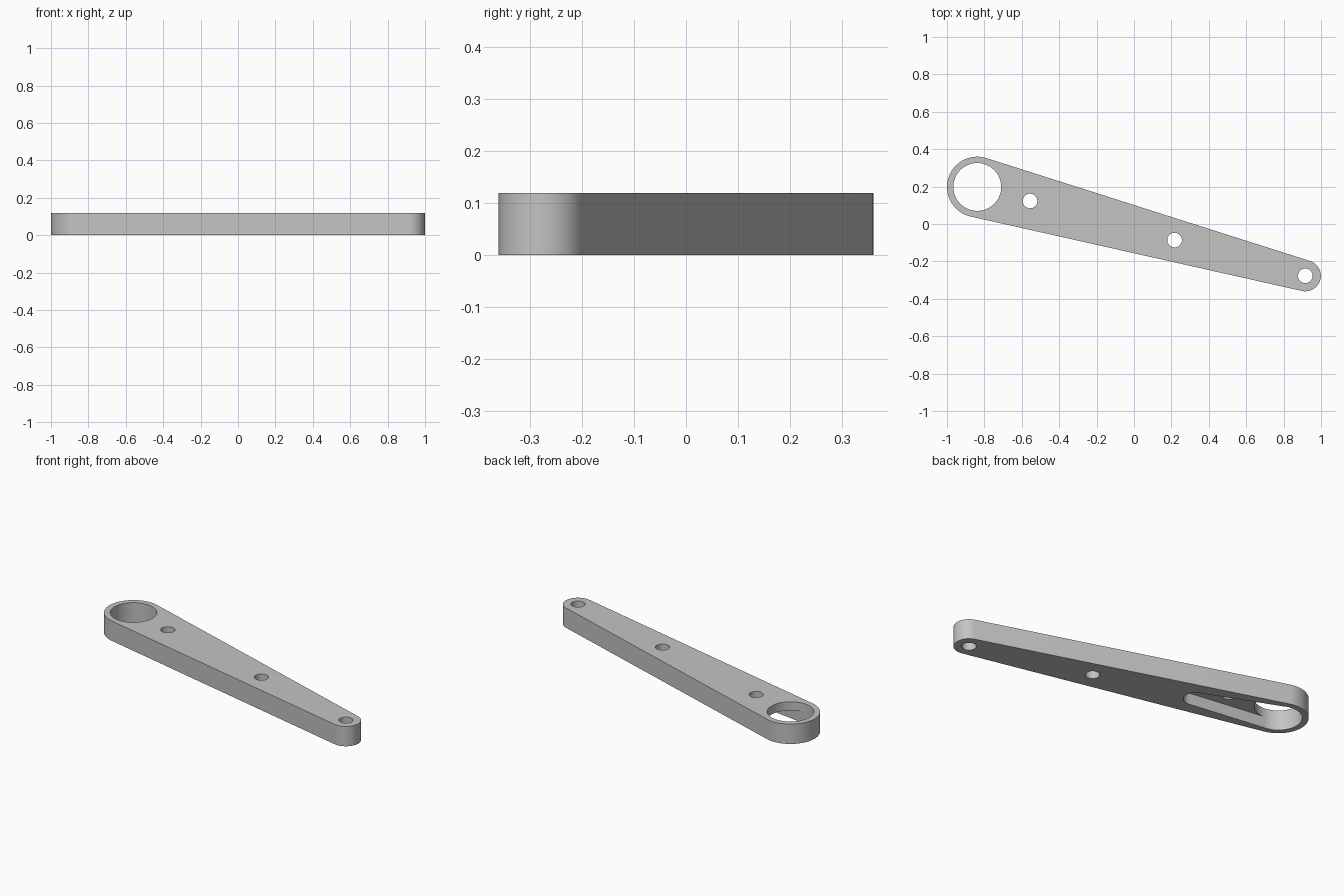
import bpy, bmesh, math
from mathutils import Vector

cube = bpy.data.objects.get("Cube")
if cube:
    bpy.data.objects.remove(cube, do_unlink=True)

THICK = 0.12
POCKET = 0.068
BIG = Vector((-0.838, 0.198))
SMALL = Vector((0.916, -0.277))
AXIS = (SMALL - BIG).normalized()

grey = bpy.data.materials.new("satin_grey")
grey.use_nodes = True
colour = (0.55, 0.55, 0.55, 1)
grey.diffuse_color = colour
grey.node_tree.nodes["Principled BSDF"].inputs["Base Color"].default_value = colour


def arc(centre, radius, start, end, steps):
    turn = math.atan2(AXIS.y, AXIS.x)
    return [centre + radius * Vector((math.cos(a + turn), math.sin(a + turn)))
            for a in (start + (end - start) * i / steps for i in range(steps + 1))]


def circle(centre, radius, sides=48):
    return arc(centre, radius, 0, math.tau, sides)[:-1]


def tapered(c1, r1, c2, r2):
    """Outline wrapped tangentially around two circles."""
    phi = math.acos((r1 - r2) / (c2 - c1).length)
    return arc(c1, r1, phi, math.tau - phi, 32) + arc(c2, r2, -phi, phi, 24)


def prism(name, outline, low, high):
    bm = bmesh.new()
    base = bm.faces.new([bm.verts.new((p.x, p.y, low)) for p in outline])
    top = bmesh.ops.extrude_face_region(bm, geom=[base])["geom"]
    bmesh.ops.translate(bm, vec=(0, 0, high - low),
                        verts=[g for g in top if isinstance(g, bmesh.types.BMVert)])
    bmesh.ops.recalc_face_normals(bm, faces=bm.faces)
    mesh = bpy.data.meshes.new(name)
    bm.to_mesh(mesh)
    bm.free()
    mesh.materials.append(grey)
    obj = bpy.data.objects.new(name, mesh)
    bpy.context.collection.objects.link(obj)
    return obj


# Tapered arm body
arm = prism("lever_arm", tapered(BIG, 0.162, SMALL, 0.083), 0, THICK)

# Large bore, pin holes and the tapered pocket under the wide end
holes = [(BIG, 0.128), (Vector((-0.556, 0.123)), 0.039),
         (Vector((0.217, -0.086)), 0.039), (SMALL, 0.039)]
cutters = [prism("hole_cutter", circle(c, r), -0.1, THICK + 0.1) for c, r in holes]
cutters.append(prism("pocket_cutter",
                     tapered(BIG, 0.127, BIG + AXIS * 0.485, 0.066), -0.1, POCKET))

bpy.context.view_layer.objects.active = arm
for cutter in cutters:
    cutter.hide_render = True
    mod = arm.modifiers.new("cut", 'BOOLEAN')
    mod.operation = 'DIFFERENCE'
    mod.solver = 'EXACT'
    mod.object = cutter
    bpy.ops.object.modifier_apply(modifier=mod.name)
    bpy.data.objects.remove(cutter, do_unlink=True)

# Smooth round walls, sharp rims
bpy.ops.object.select_all(action='DESELECT')
arm.select_set(True)
bpy.ops.object.shade_smooth_by_angle(angle=math.radians(30))
